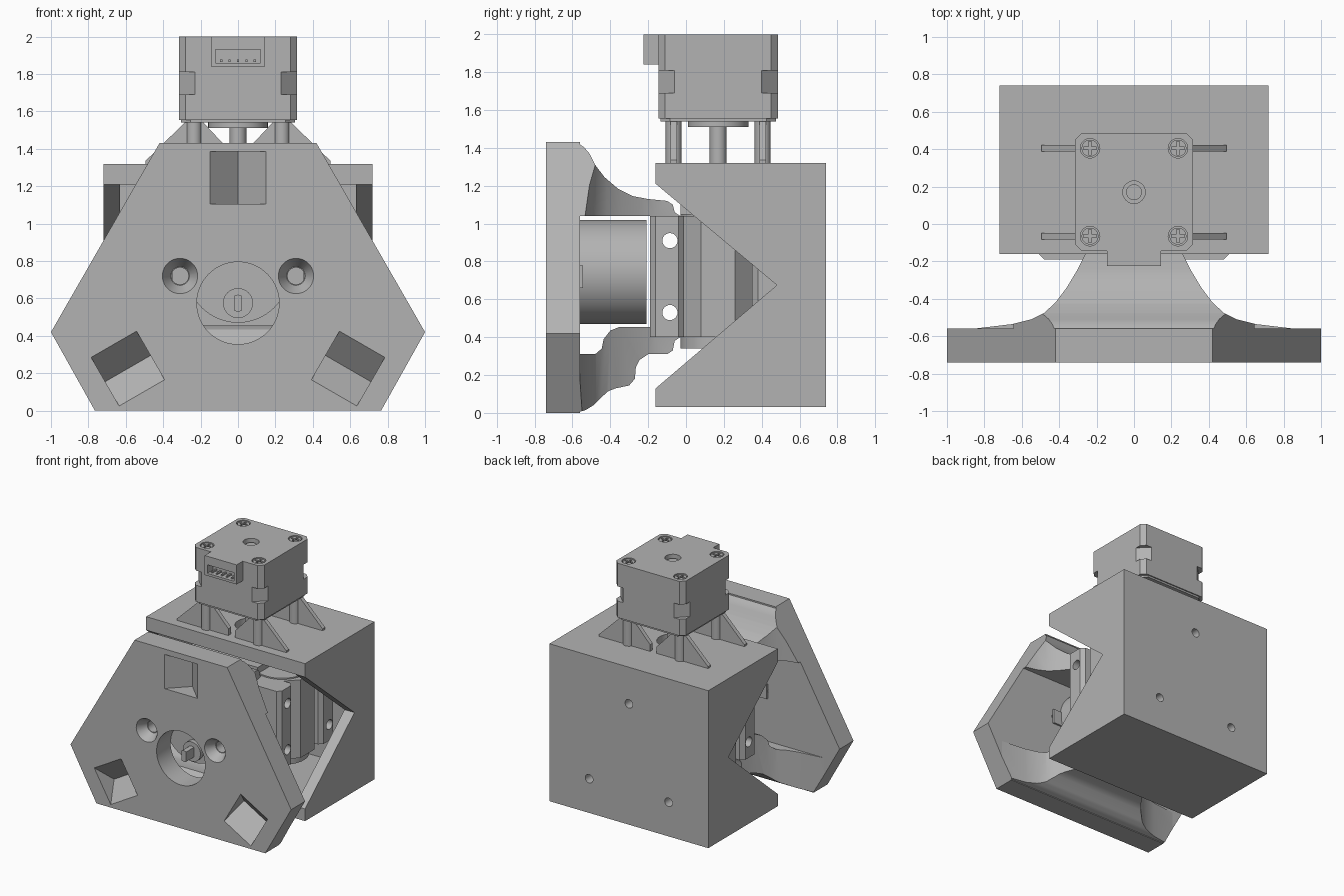
import bpy, bmesh, math
from mathutils import Vector, Matrix

cube = bpy.data.objects.get("Cube")
if cube:
    bpy.data.objects.remove(cube, do_unlink=True)

grey = bpy.data.materials.new("machined_grey")
grey.use_nodes = True
grey.diffuse_color = (0.45, 0.45, 0.45, 1)
grey.node_tree.nodes["Principled BSDF"].inputs["Base Color"].default_value = grey.diffuse_color


def prism(name, pts, axis, a, b):
    """Extrude a 2D outline along an axis from a to b."""
    place = {"x": lambda p, d: (d, p[0], p[1]),
             "y": lambda p, d: (p[0], d, p[1]),
             "z": lambda p, d: (p[0], p[1], d)}[axis]
    bm = bmesh.new()
    lo = [bm.verts.new(place(p, a)) for p in pts]
    hi = [bm.verts.new(place(p, b)) for p in pts]
    bm.faces.new(lo)
    bm.faces.new(hi)
    for i in range(len(pts)):
        j = (i + 1) % len(pts)
        bm.faces.new((lo[i], lo[j], hi[j], hi[i]))
    bmesh.ops.recalc_face_normals(bm, faces=bm.faces)
    mesh = bpy.data.meshes.new(name)
    bm.to_mesh(mesh)
    bm.free()
    mesh.materials.append(grey)
    ob = bpy.data.objects.new(name, mesh)
    bpy.context.collection.objects.link(ob)
    return ob


def box(name, x, y, z):
    return prism(name, [(x[0], y[0]), (x[1], y[0]), (x[1], y[1]), (x[0], y[1])], "z", *z)


def cyl(name, c, r, axis, a, b, n=40):
    ring = [(c[0] + r * math.cos(2 * math.pi * i / n),
             c[1] + r * math.sin(2 * math.pi * i / n)) for i in range(n)]
    return prism(name, ring, axis, a, b)


def boolean(ob, others, op="DIFFERENCE"):
    """Apply a boolean with each helper, then drop the helper."""
    for other in others:
        other.hide_render = True
        m = ob.modifiers.new("bool", "BOOLEAN")
        m.operation, m.solver, m.object = op, "EXACT", other
        deps = bpy.context.evaluated_depsgraph_get()
        mesh = bpy.data.meshes.new_from_object(ob.evaluated_get(deps))
        ob.modifiers.clear()
        ob.data = mesh
        bpy.data.objects.remove(other, do_unlink=True)
    return ob


def chamfered(x0, x1, y0, y1, c):
    return [(x0 + c, y0), (x1 - c, y0), (x1, y0 + c), (x1, y1 - c),
            (x1 - c, y1), (x0 + c, y1), (x0, y1 - c), (x0, y0 + c)]


MY = 0.17  # depth of the vertical motor axis

# Hollow housing with a V notch through both side walls
housing = prism("housing", [(-.16, .03), (.74, .03), (.74, 1.32), (-.16, 1.32),
                            (-.16, 1.21), (.48, .675), (-.16, .13)], "x", -.72, .72)
boolean(housing, [box("cavity", (-.63, .63), (-.3, .65), (.13, 1.21)),
                  cyl("shaft_bore", (0, MY), .12, "z", 1.1, 1.4)]
        + [cyl("bolt_hole", c, .035, "y", .6, .8, 24)
           for c in ((0, 1.02), (.36, .31), (-.36, .31))])

# Front plate with central bore, countersunk holes and V pockets
hexagon = [(-.42, 1.43), (.42, 1.43), (1, .42), (.765, 0), (-.765, 0), (-1, .42)]
plate = prism("front_plate", hexagon, "y", -.74, -.56)
cutters = [cyl("bore", (0, .575), .22, "y", -.8, -.5, 64)]
for s in (-1, 1):
    cutters.append(cyl("screw_hole", (s * .31, .72), .045, "y", -.8, -.5))
    sink = cyl("countersink", (s * .31, .72), .1, "y", -.75, -.66)
    for v in sink.data.vertices:
        if v.co.y > -.7:
            v.co.x = s * .31 + (v.co.x - s * .31) * .5
            v.co.z = .72 + (v.co.z - .72) * .5
    cutters.append(sink)
for k in range(3):
    pocket = prism("pocket", [(-.16, -.75), (.16, -.75), (0, -.59)], "z", 1.105, 1.385)
    c = Vector((0, 0, .565))
    pocket.data.transform(Matrix.Translation(c) @ Matrix.Rotation(k * math.tau / 3, 4, "Y")
                          @ Matrix.Translation(-c))
    cutters.append(pocket)
boolean(plate, cutters)

# Upper and lower arms: side profile trimmed by a flared plan outline and the plate outline
flare = [(.86, -.56), (.65, -.535), (.55, -.51), (.48, -.475), (.42, -.42), (.36, -.34),
         (.3, -.24), (.26, -.16), (.23, -.02)]
plan = [(1.1, -.57)] + flare + [(-x, y) for x, y in reversed(flare)] + [(-1.1, -.57)]
upper = [(-.57, 1.04), (-.57, 1.425), (-.54, 1.405), (-.51, 1.37), (-.48, 1.31), (-.43, 1.245),
         (-.36, 1.185), (-.28, 1.145), (-.2, 1.13), (-.1, 1.12), (-.07, 1.1), (-.06, 1.06),
         (-.03, 1.04)]
lower = [(-.57, .003), (-.53, .015), (-.49, .04), (-.45, .08), (-.41, .115), (-.37, .13),
         (-.3, .145), (-.27, .18), (-.265, .24), (-.245, .28), (-.2, .31), (-.1, .31),
         (-.07, .33), (-.06, .38), (-.03, .4), (-.19, .4), (-.19, .455), (-.35, .455),
         (-.4, .435), (-.435, .39), (-.445, .34), (-.48, .31), (-.57, .31)]
arms = []
for name, profile in (("upper_arm", upper), ("lower_arm", lower)):
    arm = prism(name, profile, "x", -1.2, 1.2)
    boolean(arm, [prism("plan_trim", plan, "z", -.1, 1.6),
                  prism("plate_trim", hexagon, "y", -.9, .3)], "INTERSECT")
    arms.append(arm)

# Gear motor behind the plate with an offset shaft and mounting ears
drive = cyl("drive_motor", (0, .745), .275, "y", -.56, -.21, 64)
hub = cyl("drive_hub", (0, .575), .08, "y", -.6, -.55)
shaft = cyl("drive_shaft", (0, .575), .045, "y", -.7, -.55, 24)
boolean(shaft, [box("flat", (.02, .1), (-.75, -.6), (.4, .7)),
                box("flat", (-.1, -.02), (-.75, -.6), (.4, .7))])
ears = box("drive_ears", (-.35, .35), (-.56, -.545), (.66, .78))
smooth = [drive, hub] + arms + [plate, housing]

# Joint core with clamp blocks in front and behind, pivot pillars through it
box("joint_lug", (-.2, .2), (-.03, .3), (.4, 1.1))
prism("joint_core", chamfered(-.51, .51, -.01, .35, .09), "z", .4, 1.04)
for name, y0 in (("front_clamp", -.19), ("rear_clamp", .35)):
    clamp = prism(name, chamfered(-.51, .51, y0, y0 + .18, .03), "z", .4, 1.04)
    boolean(clamp, [cyl("cross_hole", (y0 + .105, z), .04, "x", -.7, .7, 24)
                    for z in (.53, .91)])
    smooth.append(clamp)
for s in (-1, 1):
    smooth.append(cyl("pivot_pillar", (s * .28, MY), .2, "z", .34, 1.05))

# Stepper motor body with cut corners, deeper at the waist
for name, z0, z1, c, inset in (("motor_flange", 1.54, 1.555, .05, .01),
                               ("motor_lower", 1.555, 1.69, .035, 0),
                               ("motor_waist", 1.69, 1.81, .085, 0)):
    h = .315 - inset
    prism(name, chamfered(-h, h, MY - h, MY + h, c), "z", z0, z1)
cap = prism("motor_cap", chamfered(-.315, .315, MY - .315, MY + .315, .035), "z", 1.81, 2)
corners = [(sx * .235, MY + sy * .235) for sx in (-1, 1) for sy in (-1, 1)]
boolean(cap, [cyl("screw_recess", c, .052, "z", 1.97, 2.1) for c in corners]
        + [cyl("axle_recess", (0, MY), .06, "z", 1.96, 2.1)])
smooth += [cap, cyl("axle_end", (0, MY), .042, "z", 1.9, 1.975)]
for x, y in corners:
    screw = cyl("cap_screw", (x, y), .045, "z", 1.95, 1.995)
    boolean(screw, [box("slot", (x - .035, x + .035), (y - .008, y + .008), (1.975, 2.1)),
                    box("slot", (x - .008, x + .008), (y - .035, y + .035), (1.975, 2.1))])
    smooth.append(screw)

# Socket with pins on the motor front
socket = box("socket", (-.145, .145), (-.225, -.13), (1.84, 2))
boolean(socket, [box("opening", (-.12, .12), (-.3, -.155), (1.86, 1.93))])
for i in range(5):
    x = (i - 2) * .045
    box("socket_pin", (x - .006, x + .006), (-.21, -.15), (1.865, 1.877))

# Motor boss, shaft, standoffs and triangular gussets
smooth += [cyl("motor_boss", (0, MY), .16, "z", 1.51, 1.545),
           cyl("motor_shaft", (0, MY), .045, "z", 1, 1.53, 24)]
for x, y in corners:
    smooth.append(cyl("standoff", (x, y), .042, "z", 1.3, 1.545, 24))
    s = 1 if x > 0 else -1
    prism("gusset", [(s * .03, 1.315), (s * .495, 1.315), (s * .495, 1.335), (s * .285, 1.54),
                     (s * .185, 1.54), (s * .03, 1.375)], "y", y - .017, y + .017)

# Smooth shading on round parts, sharp edges kept
bpy.ops.object.select_all(action="DESELECT")
for ob in smooth:
    ob.select_set(True)
bpy.context.view_layer.objects.active = smooth[0]
bpy.ops.object.shade_smooth_by_angle(angle=math.radians(30))
